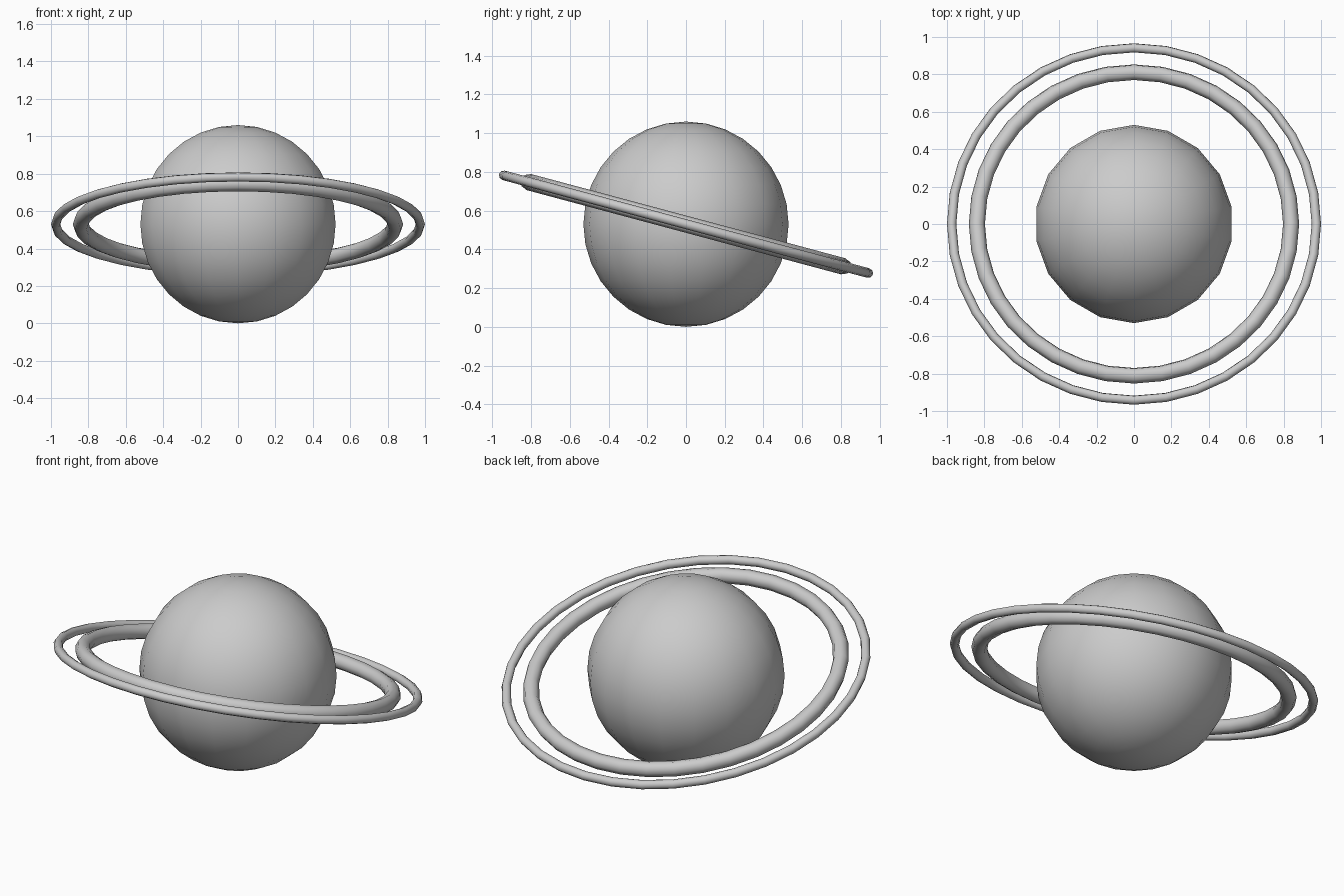
import bpy
import math

if "Cube" in bpy.data.objects:
    bpy.data.objects.remove(bpy.data.objects["Cube"])

CENTRE = (0, 0, 0.53)
TILT = (math.radians(-15), 0, 0)


def finish(name):
    obj = bpy.context.object
    obj.name = name
    bpy.ops.object.shade_smooth()
    return obj


def ring(name, major, minor):
    bpy.ops.mesh.primitive_torus_add(
        major_radius=major, minor_radius=minor,
        major_segments=36, minor_segments=8,
        location=CENTRE, rotation=TILT)
    return finish(name)


# Planet globe
bpy.ops.mesh.primitive_uv_sphere_add(segments=18, ring_count=16, radius=0.53, location=CENTRE)
finish("planet_globe")

# Two tilted rings
ring("inner_ring", 0.84, 0.043)
ring("outer_ring", 0.975, 0.025)
